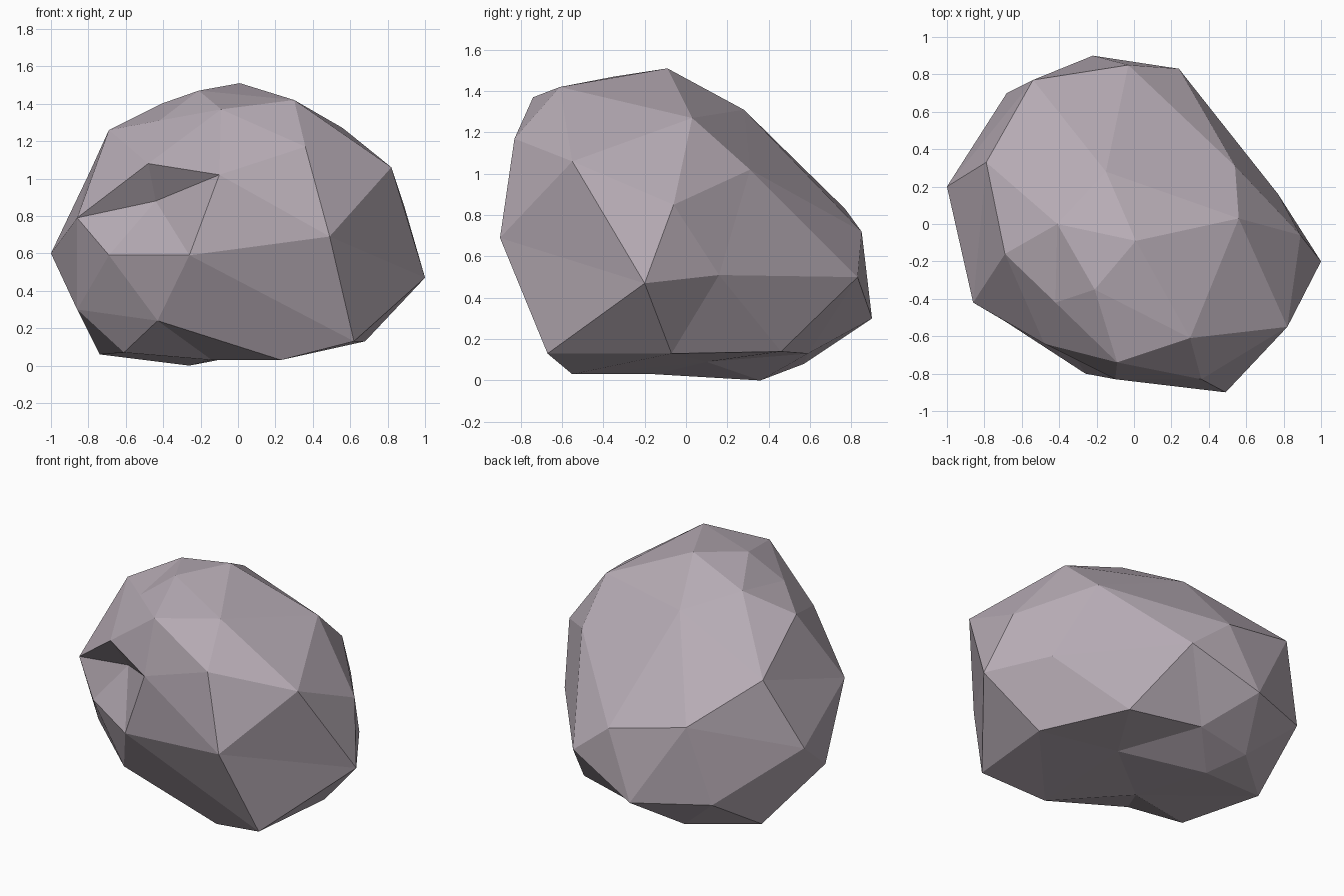
import bpy
import bmesh
from mathutils import Vector

default_cube = bpy.data.objects.get("Cube")
if default_cube:
    bpy.data.objects.remove(default_cube, do_unlink=True)

# Corner points of the boulder, grouped by the band they belong to
crown = [(.01, -.09, 1.51), (-.21, -.35, 1.47), (-.41, 0, 1.4), (.3, -.61, 1.42),
         (-.09, -.74, 1.37), (-.42, -.42, 1.31), (.56, .03, 1.27), (-.15, .28, 1.31),
         (-.69, -.16, 1.26), (.36, -.83, 1.17)]
shoulder = [(.82, -.55, 1.06), (.54, .31, 1.02), (-.79, .33, 1.04), (.89, -.06, .85),
            (-.54, .77, .83), (-.86, -.42, .79), (-.03, .85, .72), (.49, -.9, .69)]
waist = [(-1, .2, .6), (.77, .16, .51), (.24, .83, .5), (1, -.2, .47),
         (-.68, .7, .33), (-.22, .9, .3), (-.86, -.22, .3)]
foot = [(.42, .46, .14), (-.03, .59, .13), (.68, -.07, .13), (.62, -.67, .13),
        (.21, .1, .09), (-.39, .57, .08), (-.61, -.28, .07), (-.74, .27, .06),
        (.23, -.55, .03), (-.14, -.15, .03), (-.26, .36, 0)]
# Rim of the chipped hollow and its deepest corner
hollow = [(-.48, -.64, 1.08), (-.1, -.83, 1.02), (-.26, -.8, .59),
          (-.43, -.57, .24), (-.69, -.52, .59), (-.44, -.51, .88)]


def wrap_surface(bm, points, centre, radii):
    """Join the points as a hull on a ball, then move each to its true place."""
    placed = []
    for point in map(Vector, points):
        offset = point - centre
        direction = Vector(o / r for o, r in zip(offset, radii)).normalized()
        placed.append((bm.verts.new(direction), point))
    bmesh.ops.convex_hull(bm, input=[vert for vert, _ in placed])
    for vert, point in placed:
        vert.co = point
    bmesh.ops.recalc_face_normals(bm, faces=bm.faces)


def flat_material(name, colour):
    material = bpy.data.materials.new(name)
    material.use_nodes = True
    material.diffuse_color = colour
    shader = material.node_tree.nodes["Principled BSDF"]
    shader.inputs["Base Color"].default_value = colour
    shader.inputs["Roughness"].default_value = .9
    return material


# Boulder body, faceted with flat shading
bm = bmesh.new()
wrap_surface(bm, crown + shoulder + waist + foot + hollow,
             centre=Vector((0, 0, .7)), radii=(1, .9, .75))
mesh = bpy.data.meshes.new("boulder")
bm.to_mesh(mesh)
bm.free()
mesh.materials.append(flat_material("mauve grey stone", (.47, .41, .46, 1)))
mesh.shade_flat()

boulder = bpy.data.objects.new("boulder", mesh)
bpy.context.collection.objects.link(boulder)
